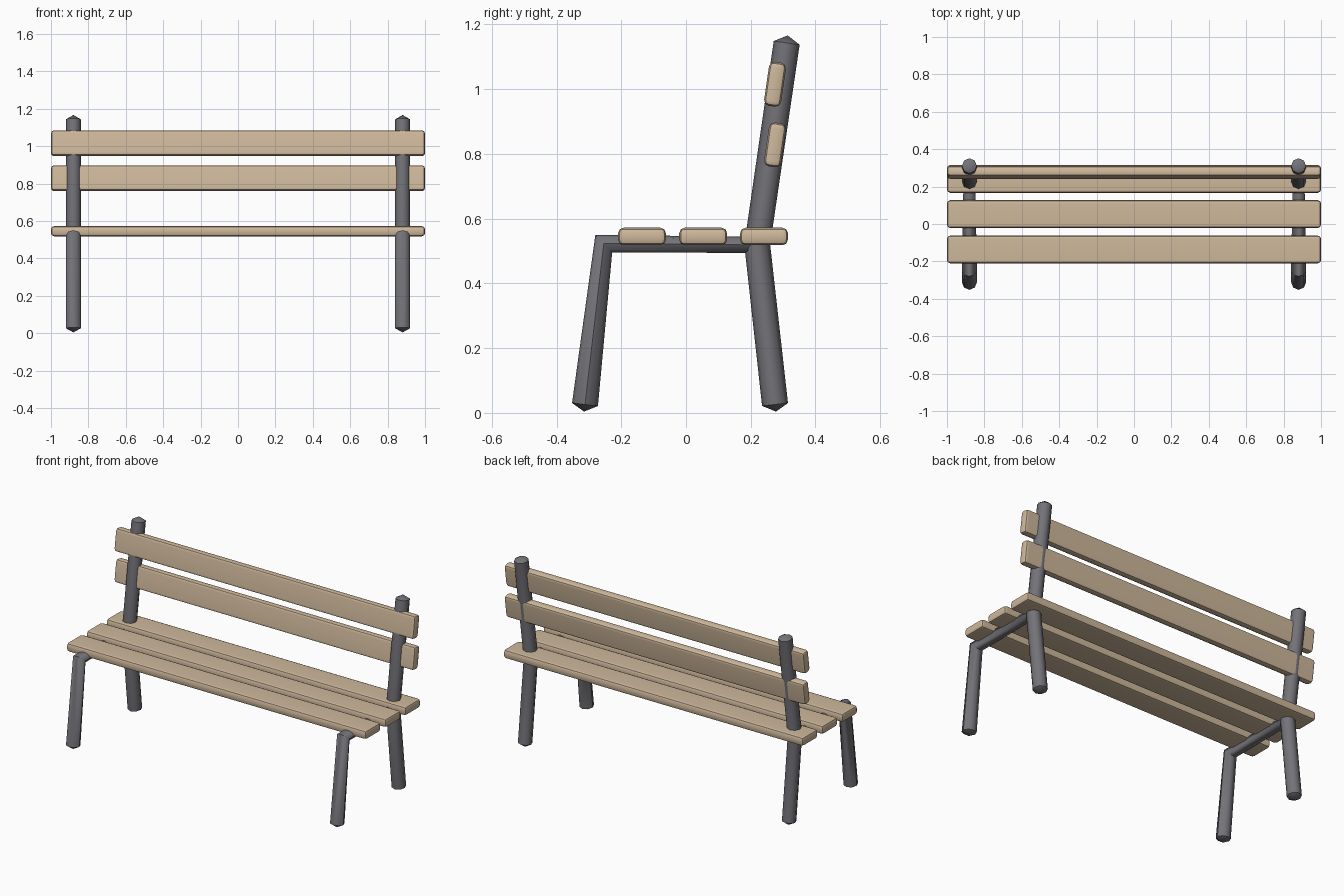
import bpy, bmesh
from math import radians, cos, sin, tau
from mathutils import Vector, Matrix

if "Cube" in bpy.data.objects:
    bpy.data.objects.remove(bpy.data.objects["Cube"])


def material(name, color):
    m = bpy.data.materials.new(name)
    m.diffuse_color = (*color, 1)
    m.use_nodes = True
    m.node_tree.nodes["Principled BSDF"].inputs["Base Color"].default_value = m.diffuse_color
    return m


WOOD = material("wood", (0.62, 0.48, 0.33))
METAL = material("dark_metal", (0.17, 0.17, 0.19))


def finish(name, bm, mat, angle):
    bmesh.ops.recalc_face_normals(bm, faces=bm.faces)
    me = bpy.data.meshes.new(name)
    bm.to_mesh(me)
    bm.free()
    me.materials.append(mat)
    for p in me.polygons:
        p.use_smooth = True
    me.set_sharp_from_angle(angle=radians(angle))
    ob = bpy.data.objects.new(name, me)
    bpy.context.collection.objects.link(ob)
    return ob


def tube(name, rings, tip_start=None, tip_end=None, x=-0.88, sides=8):
    """Loft rings (y, z, across_y, across_z, half width in x); tips are (y, z)."""
    bm = bmesh.new()
    loops = []
    for y, z, ay, az, rx in rings:
        loops.append([bm.verts.new((x + rx * cos(tau * i / sides),
                                    y + ay * sin(tau * i / sides),
                                    z + az * sin(tau * i / sides)))
                      for i in range(sides)])
    for a, b in zip(loops, loops[1:]):
        for i in range(sides):
            j = (i + 1) % sides
            bm.faces.new((a[i], a[j], b[j], b[i]))
    for loop, tip in ((loops[0], tip_start), (loops[-1], tip_end)):
        if tip:
            t = bm.verts.new((x, *tip))
            for i in range(sides):
                bm.faces.new((loop[i], loop[(i + 1) % sides], t))
        else:
            bm.faces.new(loop)
    ob = finish(name, bm, METAL, 50)
    ob.modifiers.new("mirror", 'MIRROR')
    return ob


# Front legs, mitred into the rail that carries the seat
tube("front_leg_and_rail",
     [(-0.312, 0.026, -0.040, 0.0047, 0.04),
      (-0.254, 0.523, -0.026, 0.027, 0.04),
      (0.215, 0.519, 0, 0.025, 0.032)],
     tip_start=(-0.315, 0.004))

# Back legs, bending into the backrest posts
tube("back_leg_and_post",
     [(0.275, 0.026, -0.040, -0.0044, 0.04),
      (0.220, 0.520, -0.040, 0, 0.04),
      (0.311, 1.143, -0.040, 0.0058, 0.04)],
     tip_start=(0.278, 0.004), tip_end=(0.314, 1.166))


def slat(name, y, z, depth, height, tilt=0):
    bm = bmesh.new()
    bmesh.ops.create_cube(bm, size=1, matrix=Matrix.Diagonal((2, depth, height, 1)))
    bmesh.ops.bevel(bm, geom=bm.edges[:], offset=0.017, segments=2,
                    profile=0.5, affect='EDGES')
    ob = finish(name, bm, WOOD, 40)
    ob.location = (0, y, z)
    ob.rotation_euler.x = radians(tilt)
    ob.modifiers.new("weighted_normals", 'WEIGHTED_NORMAL').keep_sharp = True


# Seat slats
for i, y in enumerate((-0.136, 0.053, 0.241)):
    slat(f"seat_slat_{i + 1}", y, 0.545, 0.148, 0.054)

# Backrest slats, leaning with the posts
for i, z in enumerate((0.828, 1.015)):
    slat(f"back_slat_{i + 1}", 0.275, z, 0.053, 0.137, -8.3)
